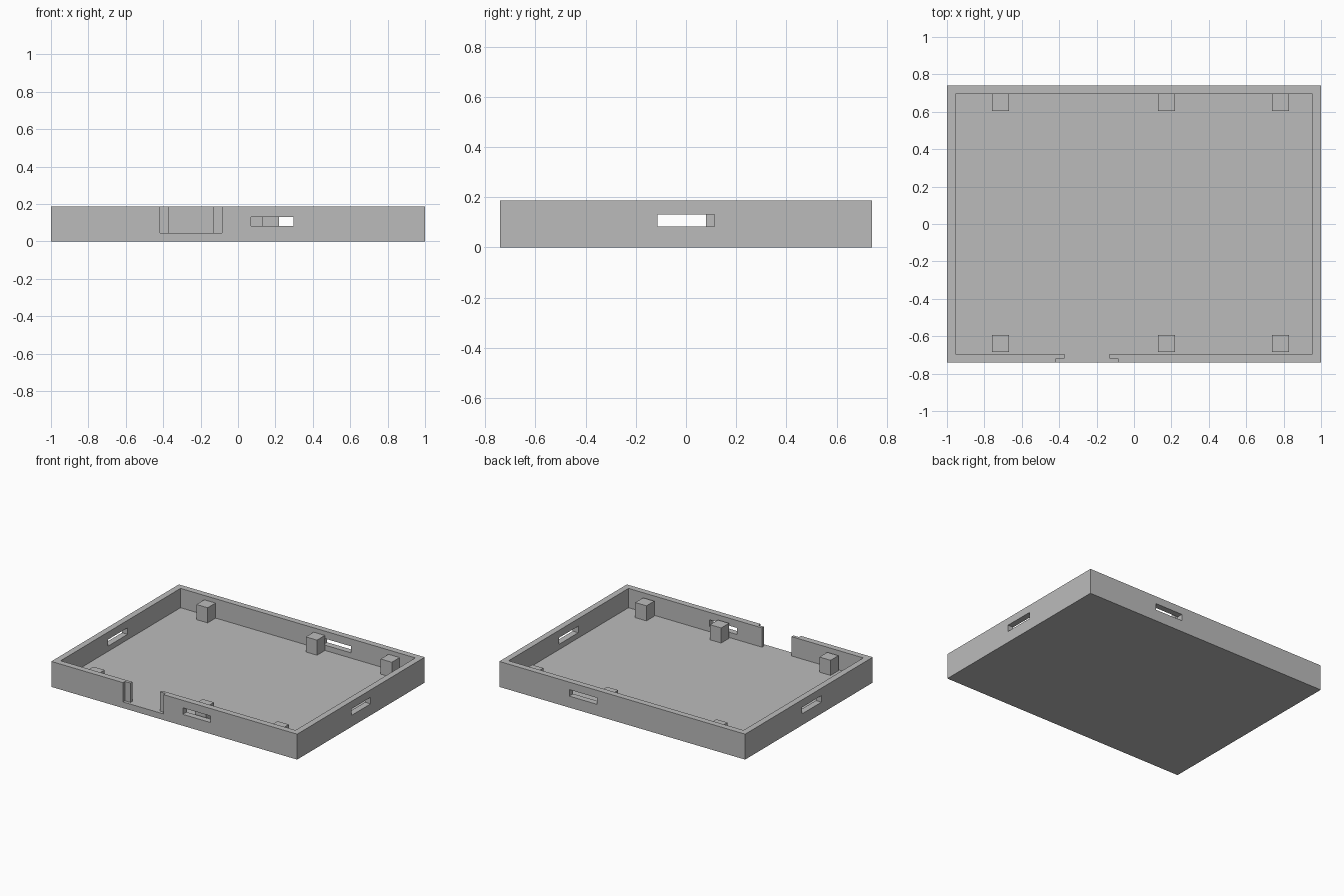
import bpy
import bmesh
from mathutils import Matrix, Vector

WALL = 0.045
HX, HY, TOP = 1.0, 0.741, 0.187
POST, POST_TOP = 0.091, 0.156
SLOT, SLOT_LOW, SLOT_HIGH = 0.225, 0.084, 0.132
OVER = 0.03  # extra cutter reach

if "Cube" in bpy.data.objects:
    bpy.data.objects.remove(bpy.data.objects["Cube"], do_unlink=True)

grey = bpy.data.materials.new("plain_grey")
grey.use_nodes = True
colour = (0.5, 0.5, 0.5, 1)
grey.diffuse_color = colour
grey.node_tree.nodes["Principled BSDF"].inputs["Base Color"].default_value = colour


def box(name, low, high):
    """Axis-aligned box between two corners."""
    low, high = Vector(low), Vector(high)
    bm = bmesh.new()
    bmesh.ops.create_cube(bm, size=1, matrix=Matrix.Translation((low + high) / 2)
                          @ Matrix.Diagonal((*(high - low), 1)))
    mesh = bpy.data.meshes.new(name)
    bm.to_mesh(mesh)
    bm.free()
    mesh.materials.append(grey)
    obj = bpy.data.objects.new(name, mesh)
    bpy.context.collection.objects.link(obj)
    return obj


def cut(target, low, high):
    """Subtract a box from the target and discard the cutter."""
    cutter = box("cutter", low, high)
    cutter.hide_render = True
    mod = target.modifiers.new("cut", 'BOOLEAN')
    mod.operation, mod.solver, mod.object = 'DIFFERENCE', 'EXACT', cutter
    bpy.context.view_layer.objects.active = target
    bpy.ops.object.modifier_apply(modifier=mod.name)
    bpy.data.objects.remove(cutter, do_unlink=True)


# Open tray
tray = box("tray", (-HX, -HY, 0), (HX, HY, TOP))
inx, iny = HX - WALL, HY - WALL
cut(tray, (-inx, -iny, WALL), (inx, iny, TOP + OVER))

# Slots in front and back walls
for side, x in ((-1, 0.183), (1, 0.318)):
    y = side * (HY - WALL / 2)
    cut(tray, (x - SLOT / 2, y - OVER, SLOT_LOW), (x + SLOT / 2, y + OVER, SLOT_HIGH))

# Slots in left and right walls
for side, y in ((1, 0), (-1, -0.032)):
    x = side * (HX - WALL / 2)
    cut(tray, (x - OVER, y - SLOT / 2, SLOT_LOW), (x + OVER, y + SLOT / 2, SLOT_HIGH))

# Stepped opening in the front wall: wide outside, narrow inside
mid, step = -0.251, -HY + WALL / 2
for half, back in ((0.165, step), (0.12, -iny + OVER)):
    cut(tray, (mid - half, -HY - OVER, WALL), (mid + half, back, TOP + OVER))

# Square support posts
for row, y in (("front", -0.639), ("back", 0.649)):
    for place, x in (("right", -0.715), ("middle", 0.175), ("left", 0.783)):
        r = POST / 2
        box(f"{row}_{place}_post", (x - r, y - r, WALL - 0.005), (x + r, y + r, POST_TOP))
